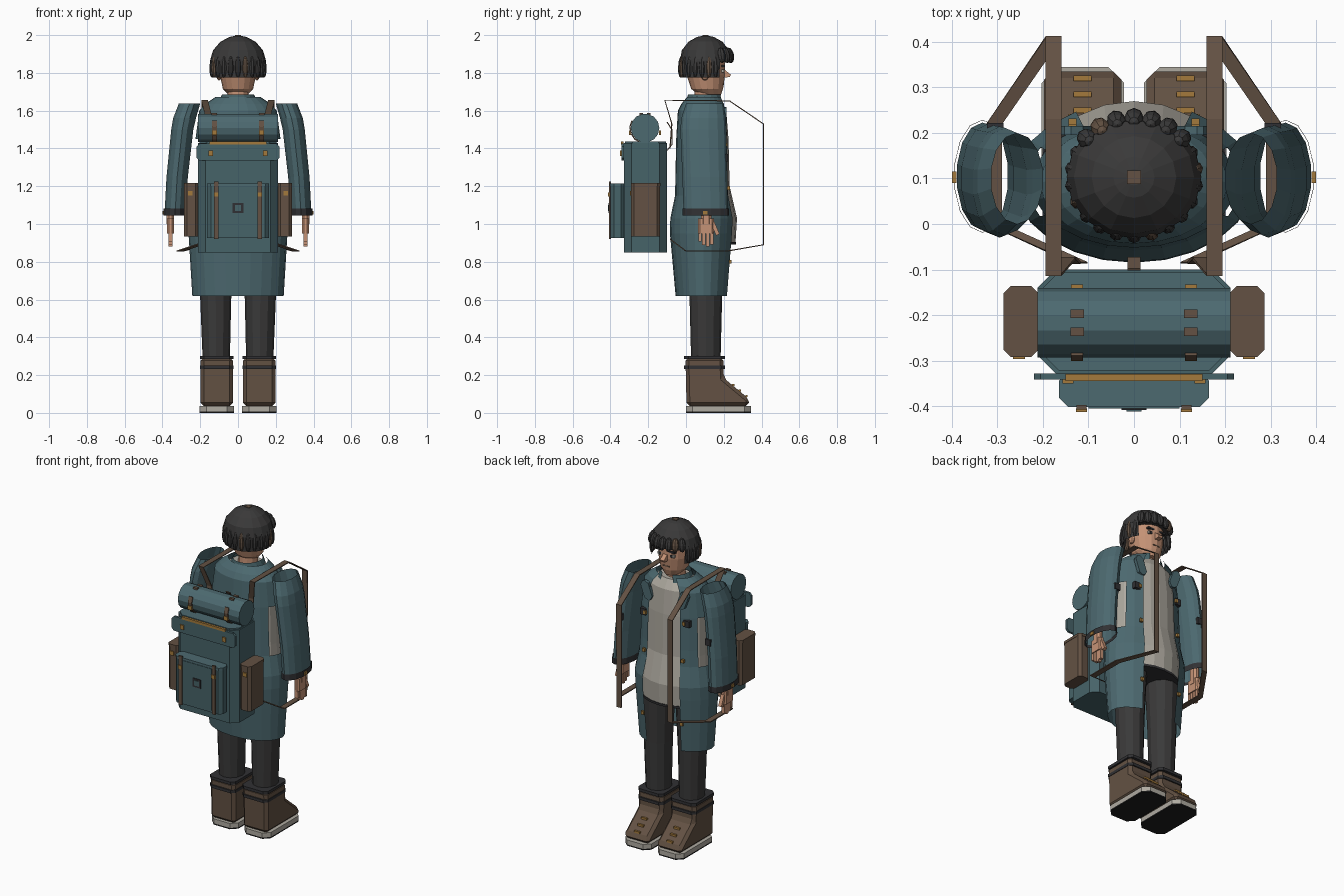
import bpy, bmesh, math
from math import sin, cos, pi, radians
from mathutils import Vector, Matrix

cube = bpy.data.objects.get("Cube")
if cube:
    bpy.data.objects.remove(cube)


def material(name, r, g, b):
    m = bpy.data.materials.new(name)
    m.diffuse_color = (r, g, b, 1)
    m.use_nodes = True
    m.node_tree.nodes["Principled BSDF"].inputs["Base Color"].default_value = (r, g, b, 1)
    return m


TEAL = material("coat teal", .073, .142, .162)
CANVAS = material("canvas teal", .062, .125, .14)
LEATHER = material("brown leather", .125, .083, .056)
CREAM = material("cream cloth", .43, .405, .355)
DARK = material("charcoal cloth", .042, .041, .041)
TRIM = material("dark trim", .03, .03, .033)
SKIN = material("skin", .56, .29, .18)
GOLD = material("brass", .37, .195, .045)
SOLE = material("black rubber", .013, .013, .013)


def finish(name, bm, mat, fix=True):
    if fix:
        bmesh.ops.recalc_face_normals(bm, faces=bm.faces)
    mesh = bpy.data.meshes.new(name)
    bm.to_mesh(mesh)
    bm.free()
    mesh.materials.append(mat)
    ob = bpy.data.objects.new(name, mesh)
    bpy.context.collection.objects.link(ob)
    return ob


def box(name, x, y, z, mat, chamfer=0, axis=2, rot=None):
    """Box from (low, high) spans, with edges along one axis chamfered."""
    bm = bmesh.new()
    bmesh.ops.create_cube(bm, size=1)
    spans = (x, y, z)
    size = Vector([abs(s[1] - s[0]) for s in spans])
    mid = Vector([(s[0] + s[1]) / 2 for s in spans])
    bmesh.ops.scale(bm, vec=size, verts=bm.verts)
    if chamfer:
        edges = [e for e in bm.edges
                 if abs((e.verts[0].co - e.verts[1].co)[axis]) > size[axis] * .9]
        bmesh.ops.bevel(bm, geom=edges, offset=chamfer, segments=1, affect='EDGES')
    if rot:
        bmesh.ops.transform(bm, matrix=rot, verts=bm.verts)
    bmesh.ops.translate(bm, vec=mid, verts=bm.verts)
    return finish(name, bm, mat)


def loft(name, rings, mat, seg=16, gap=0, caps=True, skip=None):
    """Elliptical rings (cx, cy, z, rx, ry); gap is the half angle left open at +y."""
    bm = bmesh.new()
    g = radians(gap)
    n = seg + 1 if gap else seg
    rows = []
    for cx, cy, z, rx, ry in rings:
        angles = [pi / 2 + g + (2 * pi - 2 * g) * i / seg for i in range(n)]
        rows.append([bm.verts.new((cx + rx * cos(a), cy + ry * sin(a), z)) for a in angles])
    for low, high in zip(rows, rows[1:]):
        for i in range(seg):
            j = (i + 1) % n
            f = bm.faces.new((low[i], low[j], high[j], high[i]))
            if skip and skip(f.calc_center_median()):
                bm.faces.remove(f)
    if caps and not gap:
        bm.faces.new(rows[0][::-1])
        bm.faces.new(rows[-1])
    return finish(name, bm, mat)


def ribbon(name, points, width, mat, side=(1, 0, 0), thick=.006):
    bm = bmesh.new()
    half = Vector(side) * width / 2
    rows = [(bm.verts.new(Vector(p) - half), bm.verts.new(Vector(p) + half)) for p in points]
    for a, b in zip(rows, rows[1:]):
        bm.faces.new((a[0], a[1], b[1], b[0]))
    ob = finish(name, bm, mat)
    mod = ob.modifiers.new("thickness", 'SOLIDIFY')
    mod.thickness, mod.offset = thick, 0
    return ob


def ball(name, pos, size, mat, tilt=None):
    bm = bmesh.new()
    bmesh.ops.create_uvsphere(bm, u_segments=8, v_segments=6, radius=1)
    m = Matrix.Translation(pos) @ (tilt or Matrix()) @ Matrix.Diagonal((*size, 1))
    bmesh.ops.transform(bm, matrix=m, verts=bm.verts)
    return finish(name, bm, mat)


def prism(name, profile, x, mat, bevel=0):
    """Extrude a (y, z) outline between two x values."""
    bm = bmesh.new()
    face = bm.faces.new([bm.verts.new((x[0], y, z)) for y, z in profile])
    new = bmesh.ops.extrude_face_region(bm, geom=[face])["geom"]
    moved = [v for v in new if isinstance(v, bmesh.types.BMVert)]
    bmesh.ops.translate(bm, vec=(x[1] - x[0], 0, 0), verts=moved)
    ob = finish(name, bm, mat)
    if bevel:
        mod = ob.modifiers.new("bevel", 'BEVEL')
        mod.width, mod.segments = bevel, 1
    return ob


def pair(s, a, b):
    return tuple(sorted((s * a, s * b)))


# Shirt and open coat
loft("shirt", [(0, .1, .9, .21, .162), (0, .1, 1.03, .21, .17), (0, .095, 1.2, .2, .136),
               (0, .093, 1.45, .195, .132), (0, .095, 1.6, .17, .118), (0, .1, 1.655, .1, .08)], CREAM, 20)
loft("shirt_hem", [(0, .1, .892, .213, .165), (0, .1, .906, .213, .166)], TRIM, 20)


def armhole(c):
    return 1.2 < c.z < 1.5 and abs(c.x) > .2


loft("coat", [(0, .09, .62, .242, .145), (0, .09, .95, .262, .175), (0, .093, 1.03, .262, .176),
              (0, .092, 1.15, .238, .15), (0, .09, 1.25, .232, .146), (0, .09, 1.45, .225, .142),
              (0, .09, 1.6, .205, .133), (0, .095, 1.635, .175, .12), (0, .1, 1.672, .12, .095)],
     TEAL, 20, gap=29, skip=armhole)
loft("collar", [(0, .1, 1.64, .105, .098), (0, .1, 1.685, .085, .09)], CANVAS, 14, gap=24)

for s, side in ((1, "left"), (-1, "right")):
    # Sleeve, cuff and coat trim
    loft(side + "_sleeve", [(s * .333, .105, 1.06, .057, .118), (s * .322, .1, 1.25, .058, .119),
                            (s * .295, .092, 1.5, .06, .122), (s * .283, .093, 1.56, .062, .118),
                            (s * .257, .1, 1.637, .058, .1)], TEAL, 14, caps=False)
    loft(side + "_cuff", [(s * .333, .105, 1.045, .063, .124), (s * .333, .105, 1.082, .062, .123)],
         TRIM, 14, caps=False)
    box(side + "_cuff_button", pair(s, .39, .4), (.09, .115), (1.05, 1.07), GOLD)
    box(side + "_sleeve_patch", (s * .305 - .018, s * .305 + .018), (.205, .222), (1.33, 1.37), TRIM)
    box(side + "_chest_tab", (s * .15 - .02, s * .15 + .02), (.19, .214), (1.4, 1.44), TRIM)
    for z, y in ((1.42, .205), (1.19, .218), (.8, .228)):
        box(side + "_coat_button", (s * .135 - .009, s * .135 + .009), (y, y + .014), (z - .01, z + .01), GOLD)
    box(side + "_lapel", (s * .125 - .028, s * .125 + .028), (.195, .215), (1.5, 1.62), TEAL,
        .02, 1, Matrix.Rotation(s * .35, 4, 'Y'))

    # Hand
    x = s * .358
    box(side + "_wrist", (x - .02, x + .02), (.08, .135), (1.0, 1.1), SKIN, .012)
    box(side + "_palm", (x - .018, x + .018), (.063, .147), (.95, 1.03), SKIN, .01)
    for i, length in enumerate((.045, .062, .07, .06)):
        y = .074 + i * .021
        box(side + "_finger", (x - .011, x + .011), (y - .009, y + .009), (.952 - length, .955), SKIN)
    box(side + "_thumb", (x - .011, x + .011), (.145, .165), (.94, 1.01), SKIN,
        rot=Matrix.Rotation(.4, 4, 'X'))

    # Leg and boot
    loft(side + "_trouser", [(s * .115, .105, .28, .072, .078), (s * .118, .105, .6, .082, .086),
                             (s * .115, .105, .93, .095, .1)], DARK, 12)
    w = pair(s, .022, .203)
    box(side + "_outsole", w, (0, .345), (0, .008), SOLE, .035)
    box(side + "_midsole", w, (0, .345), (.008, .036), CREAM, .035)
    prism(side + "_boot", [(.003, .036), (.335, .036), (.335, .072), (.2, .185), (.198, .295), (-.003, .295)],
          pair(s, .027, .198), LEATHER, .018)
    for z in (.232, .284):
        box(side + "_boot_band", pair(s, .024, .201), (-.01, .207), (z, z + .018), TRIM, .022)
    for y, z in ((.25, .15), (.285, .121), (.32, .092)):
        box(side + "_boot_lace", (s * .113 - .02, s * .113 + .02), (y - .006, y + .006), (z - .008, z + .004), GOLD)

    # Carrying strap looping from the pack over the shoulder and back
    ribbon(side + "_pack_strap", [(s * .135, -.085, 1.4), (s * .145, -.075, 1.53), (s * .177, -.112, 1.655),
                                  (s * .177, .23, 1.652), (s * .177, .41, 1.53), (s * .177, .41, .89),
                                  (s * .307, .22, .857), (s * .307, 0, .857), (s * .12, -.085, .92)],
           .035, LEATHER)

# Head
loft("neck", [(0, .1, 1.6, .058, .058), (0, .1, 1.72, .055, .055)], SKIN, 12)
loft("head", [(0, .128, 1.678, .045, .055), (0, .112, 1.715, .08, .084), (0, .105, 1.79, .096, .102),
              (0, .1, 1.9, .1, .105)], SKIN, 16)
prism("nose", [(.195, 1.825), (.238, 1.79), (.232, 1.778), (.195, 1.775)], (-.014, .014), SKIN)
box("mouth", (-.022, .022), (.19, .2), (1.737, 1.744), LEATHER)
for s in (1, -1):
    box("eye_white", (s * .04 - .017, s * .04 + .017), (.187, .2), (1.803, 1.819), CREAM)
    box("iris", (s * .04 - .008, s * .04 + .008), (.19, .203), (1.803, 1.819), TRIM)
    box("eyebrow", (s * .042 - .022, s * .042 + .022), (.187, .204), (1.832, 1.842), TRIM)
    ball("ear", (s * .1, .1, 1.79), (.015, .022, .03), SKIN)

# Hair: dome, open-faced curtain, and a ring of locks
loft("hair_dome", [(0, .103, 1.865, .148, .135), (0, .103, 1.92, .132, .125), (0, .103, 1.965, .093, .09),
                   (0, .103, 1.99, .045, .045), (0, .103, 1.996, .018, .018)], DARK, 16)
loft("hair_curtain", [(0, .103, 1.775, .138, .13), (0, .103, 1.87, .146, .134)], DARK, 14, gap=55)
box("hair_crown", (-.015, .015), (.088, .118), (1.99, 2.0), LEATHER)
for i in range(22):
    a = 2 * pi * i / 22 + pi / 2
    front = sin(a) > .55
    size = (.022, .022, .042) if front else (.016, .016, .058)
    lean = Matrix.Rotation(a, 4, 'Z') @ Matrix.Rotation(-.22 if front else -.05, 4, 'Y')
    z = 1.893 if front else 1.832
    ball("hair_lock", (.137 * cos(a), .103 + .129 * sin(a), z), size,
         LEATHER if i % 5 == 2 else DARK, lean)

# Backpack body, lid and bedroll
box("pack_body", (-.212, .212), (-.328, -.1), (.85, 1.43), CANVAS, .04)
box("pack_lid_top", (-.205, .205), (-.322, -.105), (1.425, 1.438), TEAL, .04)
box("pack_lid_flap", (-.22, .22), (-.342, -.328), (1.335, 1.425), CANVAS, .015, 1)
box("lid_bar", (-.15, .15), (-.345, -.33), (1.422, 1.438), GOLD)
roll = loft("bedroll", [(0, 0, -.212, .076, .076), (0, 0, .212, .076, .076)], TEAL, 14)
roll.rotation_euler = (0, pi / 2, 0)
roll.location = (0, -.217, 1.508)

for s in (1, -1):
    x = s * .125
    arc = [(x, -.217 + .08 * cos(t), 1.508 + .08 * sin(t))
           for t in [radians(d) for d in range(150, 281, 26)]]
    ribbon("bedroll_strap", arc, .026, LEATHER)
    for t in (40, 75, 105, 140):
        y, z = -.217 + .076 * cos(radians(t)), 1.508 + .076 * sin(radians(t))
        if t not in (40, 140):
            box("bedroll_loop", (x - .015, x + .015), (y - .009, y + .009), (z - .006, z + .006), LEATHER)
    for y in (-.296, -.138):
        box("bedroll_buckle", (x - .013, x + .013), (y - .005, y + .005), (1.47, 1.495), GOLD)
    box("flap_buckle", (s * .145 - .012, s * .145 + .012), (-.35, -.34), (1.36, 1.388), GOLD)

    # Side pocket
    box("side_pocket", pair(s, .21, .285), (-.29, -.138), (.935, 1.2), LEATHER, .016)
    box("side_pocket_lid", pair(s, .21, .287), (-.292, -.136), (1.2, 1.216), LEATHER, .016)
    box("side_pocket_buckle", (s * .253 - .013, s * .253 + .013), (-.297, -.288), (1.15, 1.175), GOLD)

    # Front pocket strap
    box("pocket_strap", (s * .115 - .011, s * .115 + .011), (-.408, -.398), (.92, 1.225), LEATHER)
    box("pocket_buckle", (s * .115 - .012, s * .115 + .012), (-.413, -.405), (1.145, 1.168), GOLD)

# Front pocket with plain square clasp, and grab handle
box("front_pocket", (-.163, .163), (-.4, -.325), (.925, 1.2), CANVAS, .02)
box("front_pocket_lid", (-.165, .165), (-.402, -.325), (1.2, 1.215), TEAL, .02)
box("front_pocket_panel", (-.1, .1), (-.405, -.398), (.94, 1.2), CANVAS)
box("clasp_frame", (-.028, .028), (-.409, -.403), (1.058, 1.112), TRIM)
box("clasp_plate", (-.017, .017), (-.412, -.408), (1.069, 1.101), CANVAS)
ribbon("grab_handle", [(0, -.1, 1.39), (0, -.075, 1.42), (0, -.075, 1.5), (0, -.1, 1.54)], .028, LEATHER)
